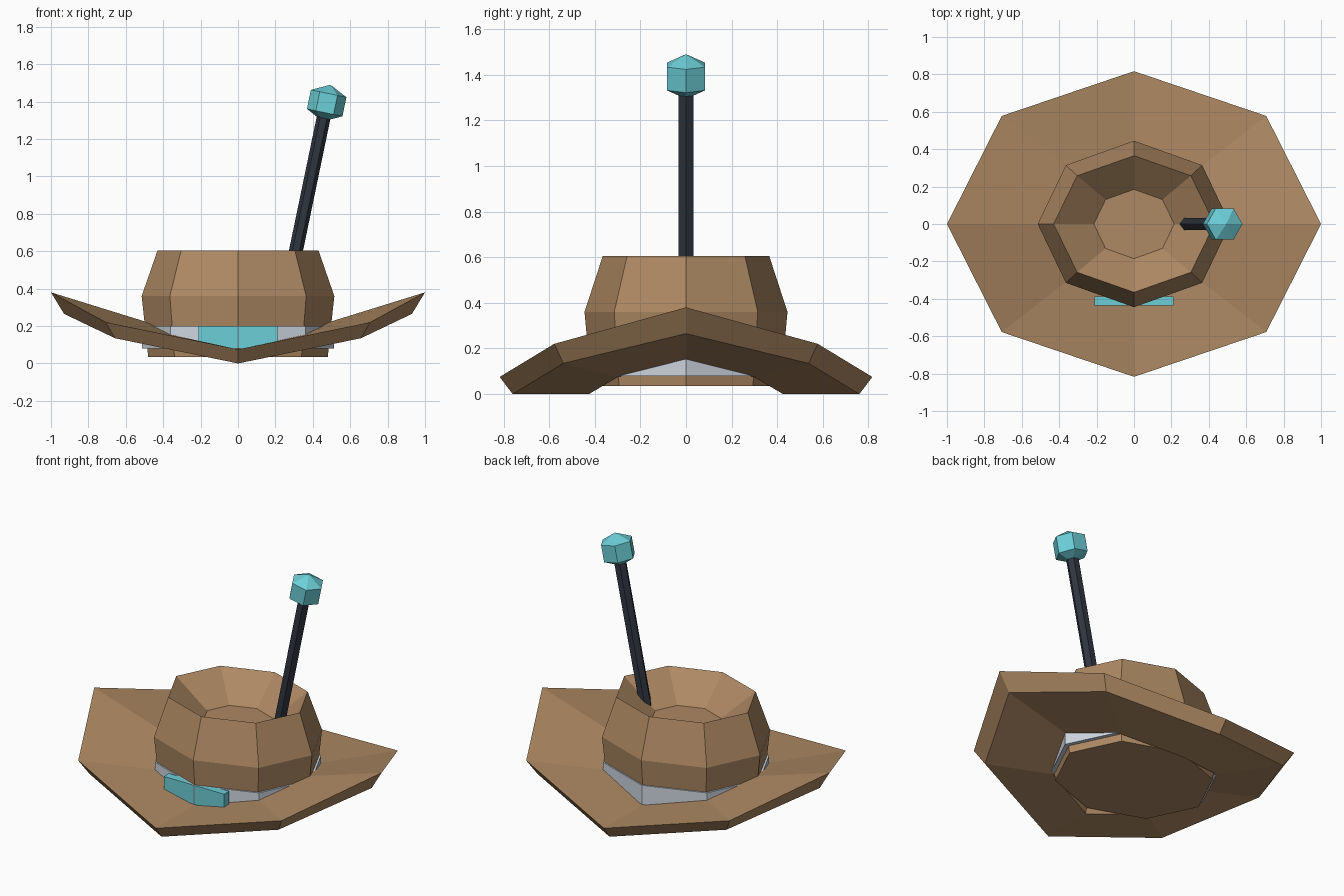
import bpy, bmesh, math
from mathutils import Vector

cube = bpy.data.objects.get("Cube")
if cube:
    bpy.data.objects.remove(cube, do_unlink=True)


def material(name, rgb):
    m = bpy.data.materials.new(name)
    m.use_nodes = True
    m.diffuse_color = (*rgb, 1)
    m.node_tree.nodes["Principled BSDF"].inputs["Base Color"].default_value = (*rgb, 1)
    return m


brown = material("tan brown", (0.42, 0.25, 0.125))
pale = material("pale grey", (0.62, 0.67, 0.74))
teal = material("teal", (0.15, 0.62, 0.68))
dark = material("dark slate", (0.03, 0.036, 0.05))


def finish(name, bm, mat):
    bmesh.ops.recalc_face_normals(bm, faces=bm.faces)
    mesh = bpy.data.meshes.new(name)
    bm.to_mesh(mesh)
    bm.free()
    mesh.materials.append(mat)
    obj = bpy.data.objects.new(name, mesh)
    bpy.context.collection.objects.link(obj)
    return obj


def octagon(rx, ry, height):
    """Eight points on an ellipse; height is a function of x."""
    pts = []
    for i in range(8):
        a = i * math.pi / 4
        x = rx * math.cos(a)
        pts.append((x, ry * math.sin(a), height(x)))
    return pts


def loft(name, rings, mat, closed=False):
    """Skin octagonal rings; cap the ends, or join last ring to first."""
    bm = bmesh.new()
    loops = [[bm.verts.new(p) for p in ring] for ring in rings]
    pairs = list(zip(loops, loops[1:]))
    if closed:
        pairs.append((loops[-1], loops[0]))
    else:
        bm.faces.new(loops[0])
        bm.faces.new(loops[-1])
    for a, b in pairs:
        for i in range(8):
            j = (i + 1) % 8
            bm.faces.new((a[i], a[j], b[j], b[i]))
    return finish(name, bm, mat)


def flat(z):
    return lambda x: z


# Brim: octagonal ring curled up at both sides
def brim_top(x):
    if abs(x) < 0.707:
        return 0.075 + 0.205 * abs(x)
    return 0.22 + 0.546 * (abs(x) - 0.707)


def brim_inner_top(x):
    return 0.075 + 0.3 * abs(x) if abs(x) > 0.4 else 0.075 + 0.22 * abs(x)


def brim_bottom(x):
    return 0.205 * abs(x) if abs(x) < 0.67 else 0.285 * abs(x)


loft("brim", [
    octagon(1.0, 0.817, brim_top),
    octagon(0.93, 0.76, brim_bottom),
    octagon(0.5, 0.425, lambda x: 0.3 * abs(x) if abs(x) > 0.4 else 0.21 * abs(x)),
    octagon(0.49, 0.42, brim_inner_top),
], brown, closed=True)

# Crown: flared wall and sunken top
crown_profile = [(0.48, 0.415, 0.035), (0.515, 0.445, 0.36),
                 (0.43, 0.365, 0.605), (0.215, 0.185, 0.445)]
loft("crown", [octagon(rx, ry, flat(z)) for rx, ry, z in crown_profile], brown)

# Hat band around the crown base
loft("hat_band", [octagon(0.512, 0.438, flat(z)) for z in (0.08, 0.2)], pale)

# Front badge plate
bm = bmesh.new()
bmesh.ops.create_cube(bm, size=1)
bmesh.ops.scale(bm, vec=(0.42, 0.05, 0.12), verts=bm.verts)
bmesh.ops.translate(bm, vec=(0, -0.412, 0.14), verts=bm.verts)
finish("front_badge", bm, teal)

# Leaning antenna rod
base, tip = Vector((0.272, 0, 0.42)), Vector((0.463, 0, 1.34))
axis = tip - base
lean = math.atan2(axis.x, axis.z)
bm = bmesh.new()
bmesh.ops.create_cone(bm, cap_ends=True, segments=6, radius1=0.037,
                      radius2=0.037, depth=axis.length)
# Put a corner of the hexagon along x
for v in bm.verts:
    a = round(math.atan2(v.co.y, v.co.x) / (math.pi / 3) + 0.25) * math.pi / 3
    v.co.x, v.co.y = 0.037 * math.cos(a), 0.037 * math.sin(a)
rod = finish("antenna_rod", bm, dark)
rod.location = (base + tip) / 2
rod.rotation_euler.y = lean

# Faceted antenna knob
bm = bmesh.new()
bottom = bm.verts.new((0, 0, -0.1))
top = bm.verts.new((0, 0, 0.1))
rings = [[bm.verts.new((0.097 * math.cos(i * math.pi / 3),
                        0.097 * math.sin(i * math.pi / 3), z))
          for i in range(6)] for z in (-0.052, 0.052)]
for i in range(6):
    j = (i + 1) % 6
    low, high = rings
    bm.faces.new((low[i], low[j], high[j], high[i]))
    bm.faces.new((bottom, low[j], low[i]))
    bm.faces.new((top, high[i], high[j]))
knob = finish("antenna_knob", bm, teal)
knob.location = (0.474, 0, 1.392)
knob.rotation_euler.y = lean
